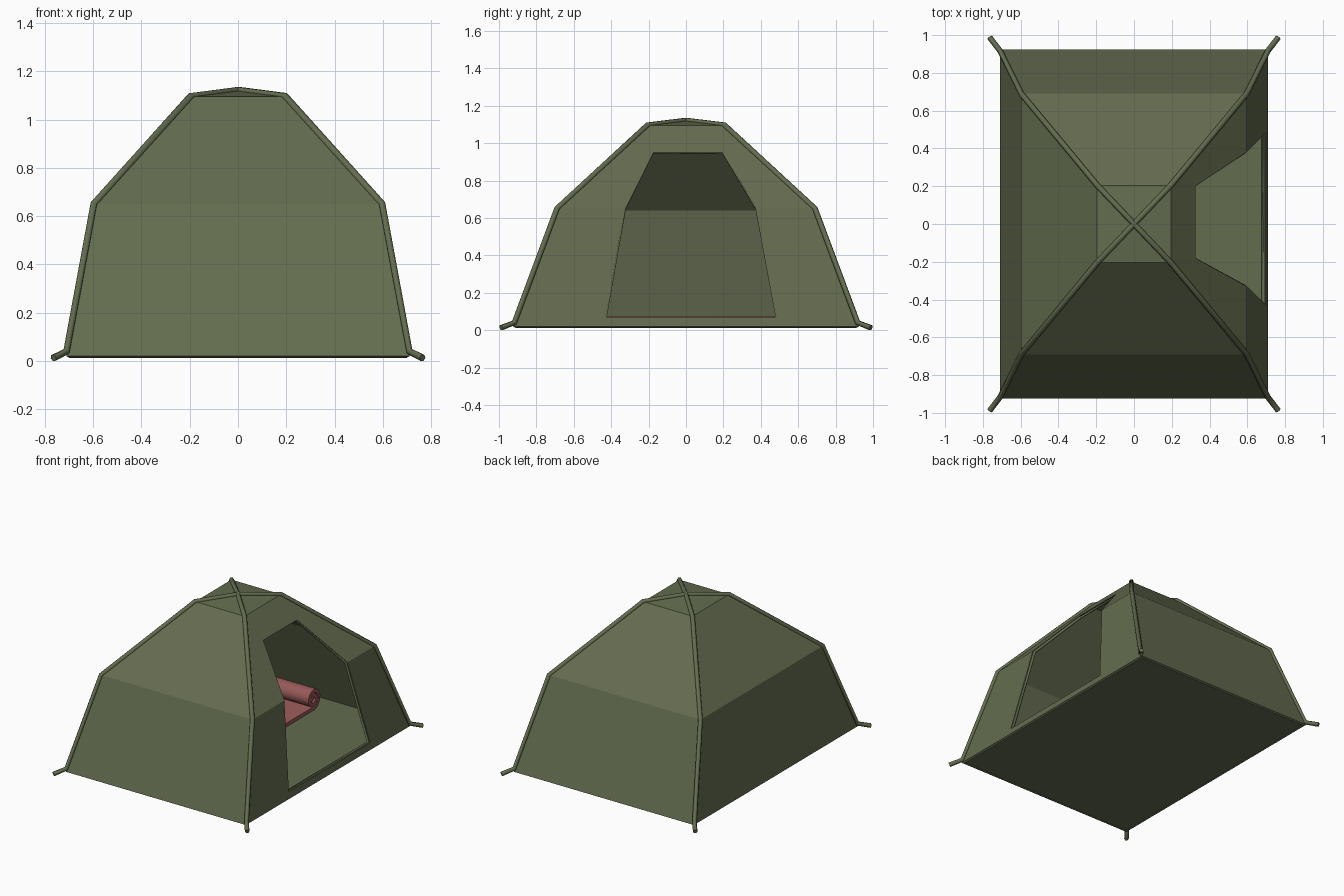
import bpy, bmesh, math

if "Cube" in bpy.data.objects:
    bpy.data.objects.remove(bpy.data.objects["Cube"])

def material(name, rgb):
    m = bpy.data.materials.new(name)
    m.diffuse_color = (*rgb, 1)
    m.use_nodes = True
    m.node_tree.nodes["Principled BSDF"].inputs["Base Color"].default_value = m.diffuse_color
    return m

OLIVE = material("olive_fabric", (0.125, 0.15, 0.078))
PINK = material("pink_foam", (0.32, 0.10, 0.10))

# Shell levels: half width, half depth, height
LEVELS = [(0.71, 0.925, 0.02), (0.597, 0.69, 0.65), (0.195, 0.205, 1.095)]

def add_mesh(name, bm, mat):
    bmesh.ops.recalc_face_normals(bm, faces=bm.faces)
    me = bpy.data.meshes.new(name)
    bm.to_mesh(me)
    bm.free()
    ob = bpy.data.objects.new(name, me)
    bpy.context.collection.objects.link(ob)
    if mat:
        me.materials.append(mat)
    return ob

def bake(ob):
    # replace the object's data by its evaluated mesh
    dg = bpy.context.evaluated_depsgraph_get()
    dg.update()
    me = bpy.data.meshes.new_from_object(ob.evaluated_get(dg))
    if ob.type == 'MESH':
        ob.modifiers.clear()
        ob.data = me
        return ob
    name, new = ob.name, bpy.data.objects.new("part", me)
    bpy.data.objects.remove(ob)
    new.name = name
    bpy.context.collection.objects.link(new)
    return new

def tube(name, paths, radius, mat, cyclic=False):
    cu = bpy.data.curves.new(name, 'CURVE')
    cu.dimensions = '3D'
    cu.bevel_depth, cu.bevel_resolution = radius, 1
    cu.use_fill_caps = True
    for path in paths:
        s = cu.splines.new('POLY')
        s.points.add(len(path) - 1)
        for p, co in zip(s.points, path):
            p.co = (*co, 1)
        s.use_cyclic_u = cyclic
    cu.materials.append(mat)
    ob = bpy.data.objects.new(name, cu)
    bpy.context.collection.objects.link(ob)
    return bake(ob)

def ring(bm, a, b, z):
    return [bm.verts.new((sx * a, sy * b, z)) for sx, sy in ((1, -1), (1, 1), (-1, 1), (-1, -1))]

def bridge(bm, lo, hi):
    for i in range(4):
        j = (i + 1) % 4
        bm.faces.new((lo[i], lo[j], hi[j], hi[i]))

def wall_x(z):
    # x of the side wall at height z
    (a, _, z0), (b, _, z1), (c, _, z2) = LEVELS
    if z < z1:
        return a + (b - a) * (z - z0) / (z1 - z0)
    return b + (c - b) * (z - z1) / (z2 - z1)

# Fabric shell with a shallow roof pyramid
bm = bmesh.new()
rings = [ring(bm, *lv) for lv in LEVELS]
for lo, hi in zip(rings, rings[1:]):
    bridge(bm, lo, hi)
apex = bm.verts.new((0, 0, 1.12))
for i in range(4):
    bm.faces.new((rings[-1][i], rings[-1][(i + 1) % 4], apex))
shell = add_mesh("tent_shell", bm, OLIVE)
sol = shell.modifiers.new("thickness", 'SOLIDIFY')
sol.thickness, sol.offset = 0.02, -1

# Doorway cut through the right wall
DOOR = [(-0.43, 0.065), (0.485, 0.065), (0.38, 0.65), (0.20, 0.95), (-0.18, 0.95), (-0.33, 0.65)]
bm = bmesh.new()
near = [bm.verts.new((0.25, y, z)) for y, z in DOOR]
far = [bm.verts.new((1.0, y, z)) for y, z in DOOR]
bm.faces.new(near)
bm.faces.new(far)
for i in range(6):
    j = (i + 1) % 6
    bm.faces.new((near[i], near[j], far[j], far[i]))
cutter = add_mesh("door_cutter", bm, None)
cutter.hide_render = True
cut = shell.modifiers.new("door", 'BOOLEAN')
cut.operation, cut.solver, cut.object = 'DIFFERENCE', 'EXACT', cutter
bake(shell)
bpy.data.objects.remove(cutter)

# Door piping
tube("door_trim", [[(wall_x(z) - 0.016, y, z) for y, z in DOOR]], 0.01, OLIVE, True)

# Groundsheet
bm = bmesh.new()
lo, hi = ring(bm, 0.707, 0.922, 0.019), ring(bm, 0.697, 0.905, 0.05)
bridge(bm, lo, hi)
bm.faces.new(lo)
bm.faces.new(hi)
add_mesh("groundsheet", bm, OLIVE)

# Two crossing poles with splayed ends
HALF = [(0.764, 0.988, 0.013), (0.71, 0.918, 0.04), (0.597, 0.69, 0.65), (0.195, 0.205, 1.097)]
poles = []
for s in (1, -1):
    up = [(x, s * y, z) for x, y, z in HALF]
    down = [(-x, -y, z) for x, y, z in reversed(up)]
    poles.append(up + [(0, 0, 1.122)] + down)
tube("crossing_poles", poles, 0.015, OLIVE)

# Sleeping mat, flat with one end rolled up
T, PITCH, CY, R0 = 0.026, 0.029, 0.71, 0.068
profile = [(-0.75, 0.05 + T / 2)]
for i in range(45):
    t = i / 24
    a = -math.pi / 2 + t * math.tau
    r = R0 - PITCH * t
    profile.append((CY + r * math.cos(a), 0.05 + T / 2 + R0 + r * math.sin(a)))
bm = bmesh.new()
left = [bm.verts.new((-0.45, y, z)) for y, z in profile]
right = [bm.verts.new((0.10, y, z)) for y, z in profile]
for i in range(len(profile) - 1):
    bm.faces.new((left[i], right[i], right[i + 1], left[i + 1]))
mat = add_mesh("sleeping_mat", bm, PINK)
sol = mat.modifiers.new("thickness", 'SOLIDIFY')
sol.thickness, sol.offset = T, 0
bake(mat)
bpy.ops.object.select_all(action='DESELECT')
mat.select_set(True)
bpy.context.view_layer.objects.active = mat
bpy.ops.object.shade_smooth_by_angle()
